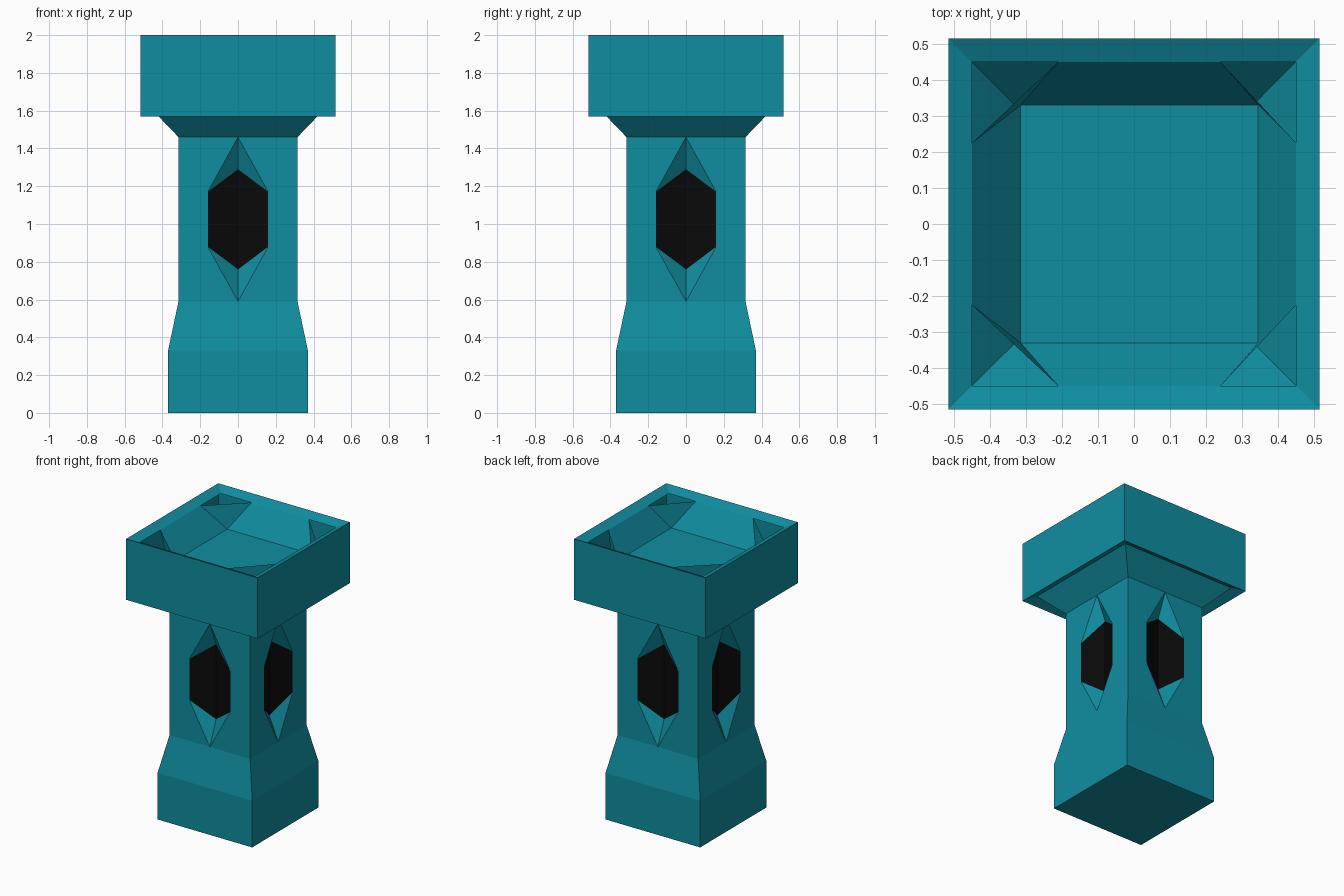
import bpy
from math import pi
from mathutils import Matrix

if "Cube" in bpy.data.objects:
    bpy.data.objects.remove(bpy.data.objects["Cube"])


def material(name, color):
    m = bpy.data.materials.new(name)
    m.diffuse_color = color
    m.use_nodes = True
    m.node_tree.nodes["Principled BSDF"].inputs["Base Color"].default_value = m.diffuse_color
    return m


TEAL = material("teal", (0.005, 0.27, 0.35, 1))
BLACK = material("black", (0.003, 0.003, 0.003, 1))


def add(name, verts, faces, mat):
    mesh = bpy.data.meshes.new(name)
    mesh.from_pydata(verts, [], faces)
    mesh.materials.append(mat)
    ob = bpy.data.objects.new(name, mesh)
    bpy.context.collection.objects.link(ob)
    return ob


def square_loft(name, profile, cap=False):
    """Open square shell through (half width, height) rings."""
    verts = [(x * r, y * r, z) for r, z in profile
             for x, y in ((-1, -1), (1, -1), (1, 1), (-1, 1))]
    faces = [(4 * k + i, 4 * k + (i + 1) % 4, 4 * k + 4 + (i + 1) % 4, 4 * k + 4 + i)
             for k in range(len(profile) - 1) for i in range(4)]
    if cap:
        faces.append((3, 2, 1, 0))
    return add(name, verts, faces, TEAL)


def four_sides(name, polys, mat):
    """Mirror the half-panel polygons (x, depth, z), then repeat on four sides."""
    verts, faces = [], []
    for k in range(4):
        rot = Matrix.Rotation(k * pi / 2, 3, 'Z')
        for s in (1, -1):
            for poly in polys:
                pts = [rot @ Matrix.Diagonal((s, 1, 1)) @ Matrix(((1, 0, 0), (0, 1, 0), (0, 0, 1)))
                       @ Matrix.Translation((x, d - R, z)).to_translation() for x, d, z in poly]
                if s < 0:
                    pts.reverse()
                faces.append(list(range(len(verts), len(verts) + len(pts))))
                verts += pts
    return add(name, verts, faces, mat)


R = 0.315      # shaft half width
LO, HI = 0.59, 1.46
W = 0.16       # window half width
D = 0.07       # depth of the window fold

# Base with sloped shoulder
square_loft("base", [(0.37, 0), (0.37, 0.33), (R, LO)], cap=True)

# Shaft walls with facets folding into each window
four_sides("shaft", [
    [(0, 0, HI), (W, 0, 1.17), (W, 0, 0.88), (0, 0, LO), (R, 0, LO), (R, 0, HI)],
    [(0, 0, HI), (0, D, 1.29), (W, 0, 1.17)],
    [(0, 0, LO), (W, 0, 0.88), (0, D, 0.76)],
], TEAL)

# Folded black hexagonal windows
four_sides("windows", [
    [(0, D, 0.76), (W, 0, 0.88), (W, 0, 1.17), (0, D, 1.29)],
], BLACK)

# Flared head with sloped underside and rim
square_loft("head", [(R, HI), (0.45, 1.60), (0.515, 1.57), (0.515, 2.0), (0.45, 1.97)])

# Sunken bowl inside the head, with open corner pockets
OX = 0.015
verts, faces = [], []
for sx, sy in ((-1, -1), (1, -1), (1, 1), (-1, 1)):
    on_side = (sx * 0.45, sy * 0.225, 1.97)
    on_end = (sx * 0.225 + OX, sy * 0.45, 1.97)
    pair = [on_side, on_end] if sx * sy > 0 else [on_end, on_side]
    verts += pair + [(sx * 0.33 + OX, sy * 0.33, 1.80)]
for k in range(4):
    a, n = 3 * k, 3 * ((k + 1) % 4)
    faces += [(a, a + 1, a + 2), (a + 1, n, n + 2, a + 2)]
faces.append((2, 5, 8, 11))
add("bowl", verts, faces, TEAL)
